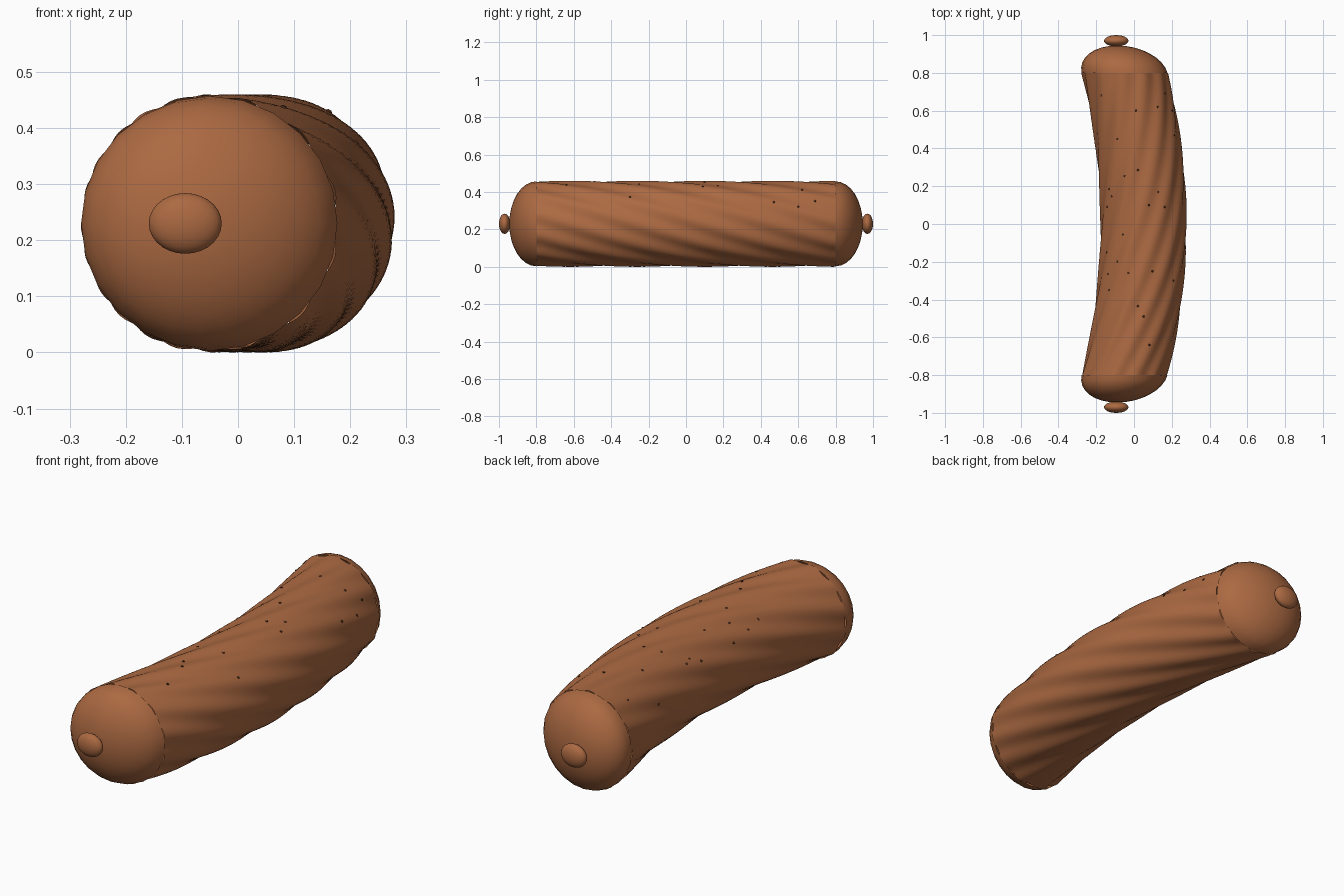
import bpy, bmesh, math
from mathutils import Vector

if "Cube" in bpy.data.objects:
    bpy.data.objects.remove(bpy.data.objects["Cube"])

R, ZC, HALF, TIP = 0.225, 0.23, 0.80, 0.945


def material(name, rgb):
    m = bpy.data.materials.new(name)
    m.diffuse_color = (*rgb, 1)
    m.use_nodes = True
    m.node_tree.nodes["Principled BSDF"].inputs["Base Color"].default_value = m.diffuse_color
    return m


brown = material("sausage brown", (0.41, 0.142, 0.054))
dark = material("dark speckle", (0.06, 0.022, 0.009))


def bend(y):
    """Sideways offset of the centre line."""
    return 0.05 - 0.156 * y * y


def radius(a, y):
    """Casing radius with twisted ridges."""
    return R + 0.005 * math.cos(12 * (a + 1.45 * y) + 4.53)


def finish(name, bm, mat, angle=60):
    bmesh.ops.recalc_face_normals(bm, faces=bm.faces)
    me = bpy.data.meshes.new(name)
    bm.to_mesh(me)
    bm.free()
    me.materials.append(mat)
    ob = bpy.data.objects.new(name, me)
    bpy.context.collection.objects.link(ob)
    bpy.ops.object.select_all(action='DESELECT')
    ob.select_set(True)
    bpy.context.view_layer.objects.active = ob
    bpy.ops.object.shade_smooth_by_angle(angle=math.radians(angle))
    return ob


def skin(bm, rings):
    for r0, r1 in zip(rings, rings[1:]):
        n = len(r0)
        for i in range(n):
            j = (i + 1) % n
            bm.faces.new((r0[i], r0[j], r1[j], r1[i]))


def ring(bm, y, n, rad):
    out = []
    for i in range(n):
        a = 2 * math.pi * i / n
        r = rad(a)
        out.append(bm.verts.new((bend(y) + r * math.cos(a), y, ZC + r * math.sin(a))))
    return out


# twisted casing
bm = bmesh.new()
rows = 64
skin(bm, [ring(bm, y, 120, lambda a, y=y: radius(a, y))
          for y in (-HALF + 2 * HALF * k / rows for k in range(rows + 1))])
finish("casing", bm, brown)

# rounded ends and tied knots
for label, s in (("front", -1), ("back", 1)):
    bm = bmesh.new()
    rings = []
    for k in range(8):
        t = math.pi / 2 * k / 8
        y = s * (HALF + (TIP - HALF) * math.sin(t))
        rings.append(ring(bm, y, 24, lambda a, t=t: 0.227 * math.cos(t)))
    skin(bm, rings)
    tip = bm.verts.new((bend(TIP), s * TIP, ZC))
    for i in range(24):
        bm.faces.new((rings[-1][i], rings[-1][(i + 1) % 24], tip))
    finish(label + "_end", bm, brown)

    bm = bmesh.new()
    bmesh.ops.create_uvsphere(bm, u_segments=24, v_segments=14, radius=1)
    for v in bm.verts:
        v.co = Vector((-0.094 + 0.065 * v.co.x, s * (0.97 + 0.03 * v.co.y),
                       ZC + 0.054 * v.co.z))
    finish(label + "_knot", bm, brown)

# pepper speckles over the upper side, placed by plan position
spots = [(-.17, .68), (.01, .6), (.125, .62), (.165, .69), (-.195, .48), (-.085, .45),
         (-.05, .255), (.02, .285), (-.13, .185), (-.12, .145), (-.14, .09), (.08, .1),
         (.13, .17), (.16, .09), (-.06, -.055), (.1, -.25), (-.145, -.15), (-.09, -.2),
         (-.14, -.265), (-.03, -.26), (-.135, -.35), (.02, -.435), (.05, -.49),
         (.08, -.64), (.21, -.3), (.21, .47), (.2, .6)]
bm = bmesh.new()
for x, y in spots:
    c = max(-0.97, min(0.97, (x - bend(y)) / R))
    a = math.acos(c)
    n = Vector((math.cos(a), 0, math.sin(a)))
    centre = Vector((bend(y), y, ZC)) + n * radius(a, y)
    made = bmesh.ops.create_icosphere(bm, subdivisions=1, radius=0.0065)
    for v in made["verts"]:
        v.co -= n * (v.co.dot(n) * 0.5)
        v.co += centre
finish("speckles", bm, dark)
